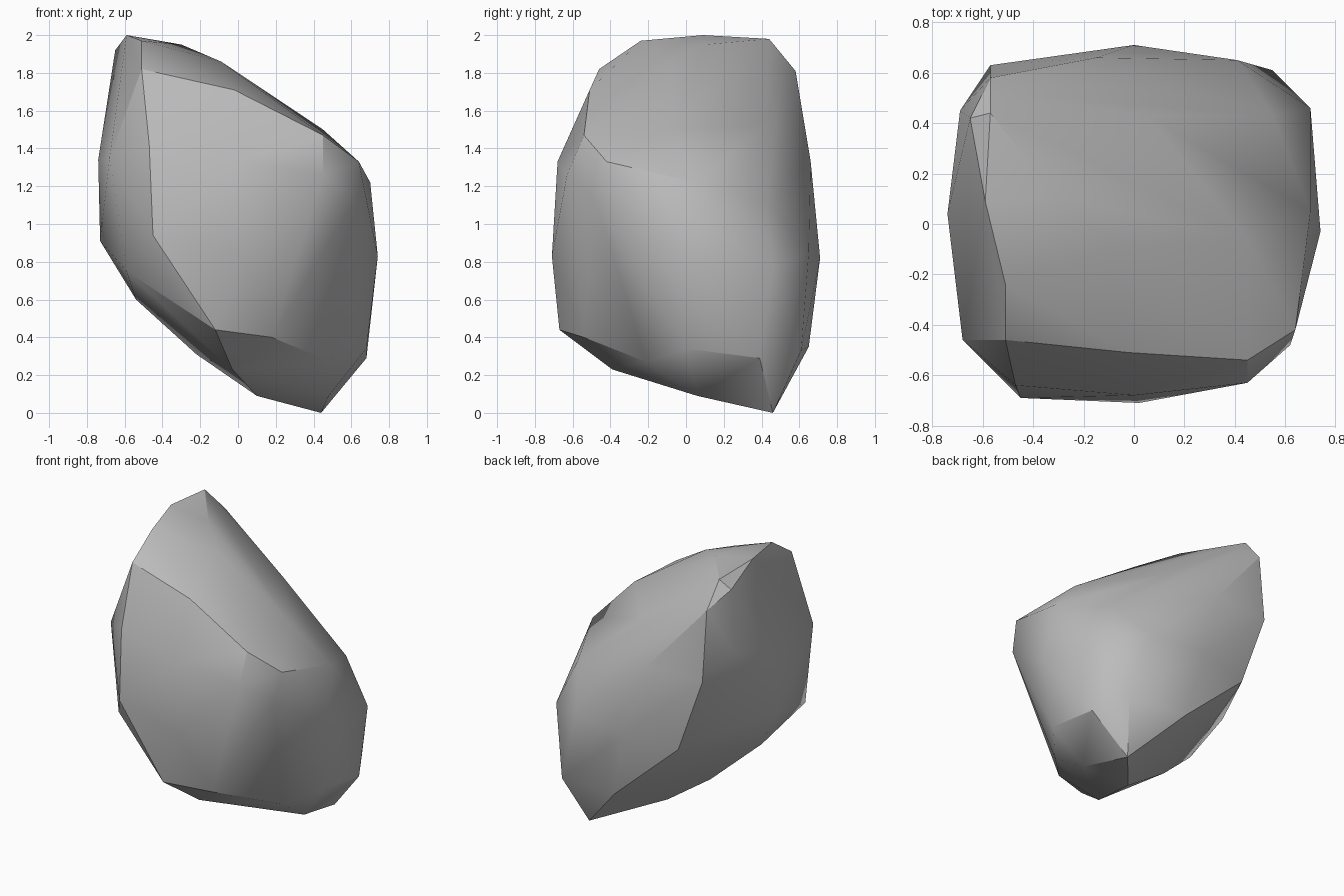
import bpy
import bmesh
import math

# Remove the default object only
default_cube = bpy.data.objects.get("Cube")
if default_cube:
    bpy.data.objects.remove(default_cube, do_unlink=True)


def make_material(name, red, green, blue):
    material = bpy.data.materials.new(name)
    material.use_nodes = True
    colour = (red, green, blue, 1)
    material.diffuse_color = colour
    for node in material.node_tree.nodes:
        if node.type == "BSDF_PRINCIPLED":
            node.inputs["Base Color"].default_value = colour
    return material


def make_boulder(name, facets, material):
    """Wrap one tight chiselled skin around the corner points of every side."""
    bm = bmesh.new()
    for side in facets.values():
        for corner in side:
            bm.verts.new(corner)
    hull = bmesh.ops.convex_hull(bm, input=bm.verts[:])
    # Drop corners that ended up inside the skin
    inside = [v for v in hull["geom_interior"] if isinstance(v, bmesh.types.BMVert)]
    bmesh.ops.delete(bm, geom=inside, context="VERTS")
    bmesh.ops.recalc_face_normals(bm, faces=bm.faces[:])
    mesh = bpy.data.meshes.new(name)
    bm.to_mesh(mesh)
    bm.free()
    mesh.materials.append(material)
    boulder = bpy.data.objects.new(name, mesh)
    bpy.context.collection.objects.link(boulder)
    return boulder


# Corner points of the boulder, grouped by the side they shape
facets = {
    # Slanted crown, from the peak down to the low shoulder
    "crown": [(-.51, -.46, 1.82), (-.51, -.24, 1.97), (-.59, .09, 2), (-.57, .44, 1.98),
              (-.65, .42, 1.92), (-.3, .1, 1.95), (-.09, -.09, 1.86), (-.02, -.51, 1.71),
              (-.46, .51, 1.85), (.05, .43, 1.53), (.45, -.06, 1.5), (.45, -.54, 1.47)],
    # Broad front face
    "front": [(-.47, -.64, 1.42), (0, -.68, 1.33), (.45, -.63, 1.26),
              (-.45, -.69, .94), (.02, -.71, .83), (-.12, -.67, .44), (.18, -.54, .4)],
    # Side under the low shoulder
    "low_side": [(.64, -.42, 1.33), (.62, -.48, 1.13), (.7, .05, 1.22), (.55, .43, 1.1),
                 (.7, .46, .77), (.74, -.03, .83), (.49, -.21, .27), (.68, 0, .34),
                 (.68, .39, .29)],
    # Back face
    "back": [(-.57, .58, 1.81), (-.57, .63, 1.32), (-.15, .66, 1.33), (.41, .65, .85),
             (0, .71, .82), (.55, .61, .33), (.11, .65, .35), (-.38, .63, .79)],
    # Side under the peak
    "high_side": [(-.68, -.46, 1.35), (-.74, .04, 1.34), (-.69, .45, 1.5),
                  (-.73, .02, .91), (-.59, -.5, .75)],
    # Undercut leading down to the resting point
    "undercut": [(-.54, -.08, .6), (-.22, .04, .31), (-.03, -.39, .23),
                 (.1, .06, .09), (.48, .06, .09), (.44, .46, 0)],
}

stone_grey = make_material("stone_grey", .5, .5, .5)
boulder = make_boulder("boulder", facets, stone_grey)

# Soften shallow facets while the ridges stay crisp
bpy.ops.object.select_all(action="DESELECT")
boulder.select_set(True)
bpy.context.view_layer.objects.active = boulder
bpy.ops.object.shade_smooth_by_angle(angle=math.radians(30))
